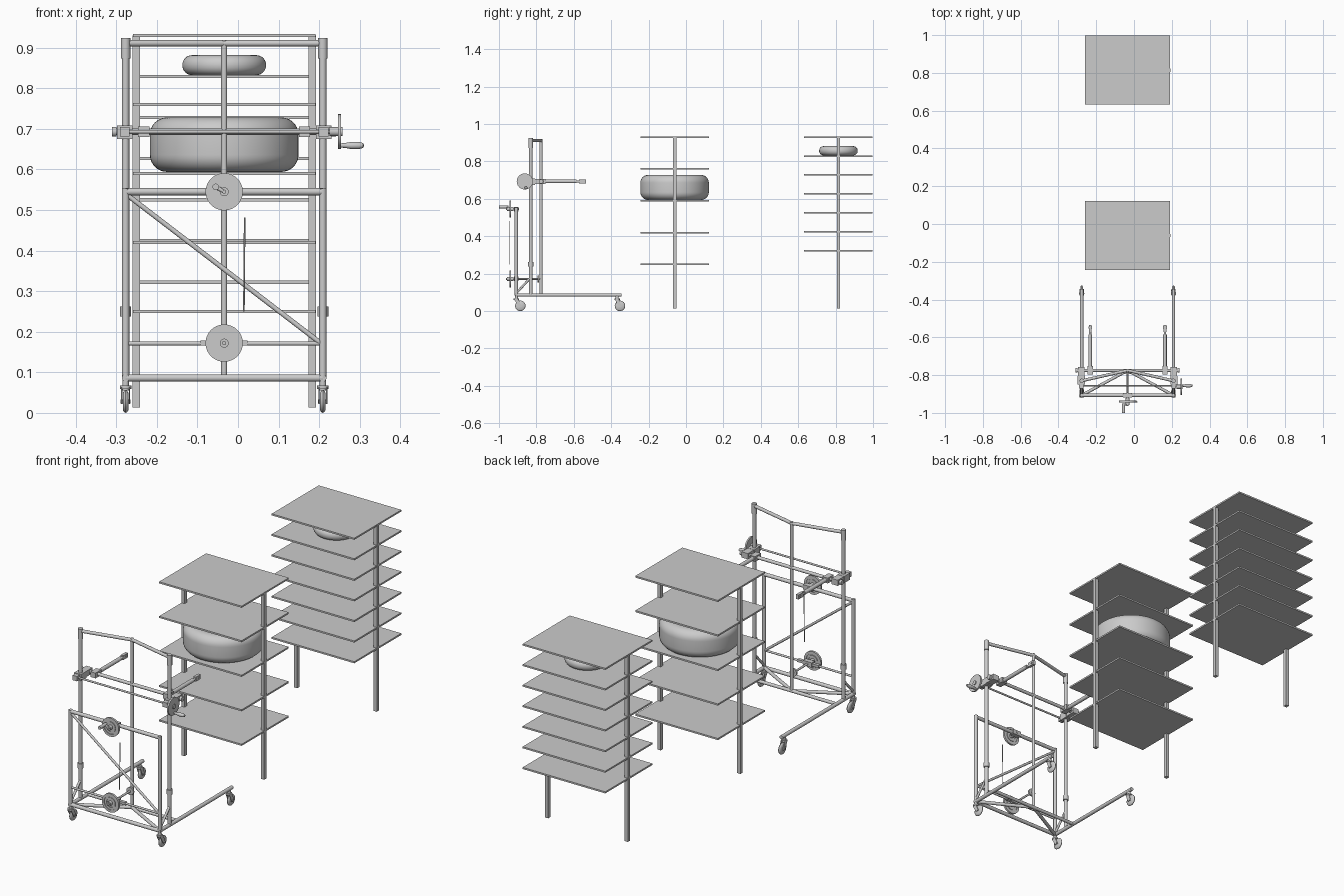
import bpy, bmesh, math
from mathutils import Vector

if "Cube" in bpy.data.objects:
    bpy.data.objects.remove(bpy.data.objects["Cube"])

CX = -0.034                      # symmetry plane of cart and racks
SX = (CX - 0.243, CX + 0.243)    # left and right cart sides

def finish(bm, name, smooth=True):
    me = bpy.data.meshes.new(name)
    bmesh.ops.recalc_face_normals(bm, faces=bm.faces)
    bm.to_mesh(me)
    bm.free()
    ob = bpy.data.objects.new(name, me)
    bpy.context.collection.objects.link(ob)
    if smooth:
        bpy.ops.object.select_all(action='DESELECT')
        ob.select_set(True)
        bpy.context.view_layer.objects.active = ob
        bpy.ops.object.shade_smooth_by_angle(angle=math.radians(35))
    return ob

def box(name, x0, x1, y0, y1, z0, z1):
    bm = bmesh.new()
    bmesh.ops.create_cube(bm, size=1)
    for v in bm.verts:
        v.co = ((x0 + x1) / 2 + v.co.x * (x1 - x0),
                (y0 + y1) / 2 + v.co.y * (y1 - y0),
                (z0 + z1) / 2 + v.co.z * (z1 - z0))
    return finish(bm, name, False)

def rod(name, a, b, r, seg=20):
    a, b = Vector(a), Vector(b)
    bm = bmesh.new()
    bmesh.ops.create_cone(bm, cap_ends=True, segments=seg, radius1=r, radius2=r, depth=(b - a).length)
    q = (b - a).to_track_quat('Z', 'Y')
    for v in bm.verts:
        v.co = q @ v.co + (a + b) / 2
    return finish(bm, name)

def lathe(name, profile, centre, axis, seg=40, closed=False):
    """Revolve (radius, height) points around an axis through centre."""
    bm = bmesh.new()
    q = Vector(axis).to_track_quat('Z', 'Y')
    rings = []
    for r, h in profile:
        n = 1 if r == 0 else seg
        rings.append([bm.verts.new(q @ Vector((r * math.cos(2 * math.pi * i / seg),
                      r * math.sin(2 * math.pi * i / seg), h)) + Vector(centre)) for i in range(n)])
    pairs = list(zip(rings, rings[1:])) + ([(rings[-1], rings[0])] if closed else [])
    for A, B in pairs:
        for i in range(seg):
            j = (i + 1) % seg
            f = [A[i % len(A)], A[j % len(A)], B[j % len(B)], B[i % len(B)]]
            bm.faces.new(list(dict.fromkeys(f)))
    return finish(bm, name)

def ring(name, centre, axis, r_in, r_out, half):
    return lathe(name, [(r_in, -half), (r_out, -half), (r_out, half), (r_in, half)], centre, axis, closed=True)

def rounded_drum(name, centre, r, h, fillet):
    pts = [(0, -h / 2)]
    for s in (-1, 1):
        for k in range(9):
            t = (-math.pi / 2 + k * math.pi / 16) if s < 0 else k * math.pi / 16
            pts.append((r - fillet + fillet * math.cos(t), s * (h / 2 - fillet) + fillet * math.sin(t)))
    if h / 2 - fillet < 1e-4:
        pts.pop(9)
    return lathe(name, pts + [(0, h / 2)], centre, (0, 0, 1), 64)

# Two shelf racks
def rack(tag, yc, heights):
    for z in heights:
        box(tag + "_shelf", CX - 0.225, CX + 0.225, yc - 0.183, yc + 0.183, z - 0.004, z + 0.004)
    for s in (-1, 1):
        x = CX + s * 0.217
        box(tag + "_post", x - 0.009, x + 0.009, yc - 0.009, yc + 0.009, 0.013, 0.93)

rack("wide_rack", -0.061, (0.25, 0.42, 0.59, 0.76, 0.93))
rack("narrow_rack", 0.815, (0.322, 0.424, 0.525, 0.627, 0.728, 0.829, 0.93))
rounded_drum("large_load", (CX, -0.061, 0.661), 0.183, 0.134, 0.042)
rounded_drum("small_load", (CX, 0.815, 0.857), 0.103, 0.049, 0.0235)

YF, YM, YC = -0.907, -0.83, -0.775   # front frame, mast posts, centre post
ZB = 0.086                            # base rail height

# Casters
def caster(x, ys, yw):
    rod("caster_stem", (x, ys, 0.055), (x, ys, ZB), 0.008)
    rod("caster_swivel", (x, ys, 0.059), (x, ys, 0.067), 0.014)
    lathe("caster_wheel", [(0, -0.007), (0.021, -0.007), (0.026, -0.004), (0.028, 0),
                           (0.026, 0.004), (0.021, 0.007), (0, 0.007)], (x, yw, 0.028), (1, 0, 0), 32)
    rod("caster_axle", (x - 0.012, yw, 0.028), (x + 0.012, yw, 0.028), 0.005)
    for s in (-1, 1):
        bm = bmesh.new()
        for dx in (0.008, 0.011):
            for y, z in ((ys - 0.011, 0.062), (ys + 0.011, 0.062), (yw + 0.009, 0.022), (yw - 0.009, 0.022)):
                bm.verts.new((x + s * dx, y, z))
        bmesh.ops.convex_hull(bm, input=bm.verts)
        finish(bm, "caster_fork", False)

# Cart base, front frame and mast sides
for x in SX:
    caster(x, YF, -0.886)
    caster(x, -0.368, -0.353)
    rod("base_rail", (x, YF - 0.008, ZB), (x, -0.345, ZB), 0.009)
    rod("front_post", (x, YF, ZB), (x, YF, 0.553), 0.009)
    rod("mast_post", (x, YM, ZB), (x, YM, 0.92), 0.009)
    rod("mast_top_collar", (x, YM, 0.873), (x, YM, 0.924), 0.0115)
    rod("mast_low_collar", (x, YM, 0.238), (x, YM, 0.262), 0.0135)
    rod("base_brace", (x, YF, ZB + 0.01), (x, YM, 0.18), 0.006)
    rod("base_diagonal", (x, YF, ZB), (CX, YC, ZB), 0.008)
    rod("top_bar", (x, YM, 0.911), (CX, YC, 0.911), 0.008)

rod("base_front_bar", (SX[0], YF, ZB), (SX[1], YF, ZB), 0.009)
rod("base_middle_bar", (SX[0], YC, ZB), (SX[1], YC, ZB), 0.008)
rod("front_top_bar", (SX[0], YF, 0.545), (SX[1], YF, 0.545), 0.009)
rod("front_low_bar", (SX[0], YF, 0.171), (SX[1], YF, 0.171), 0.005)
rod("front_diagonal", (SX[0], YF, 0.54), (SX[1], YF, 0.168), 0.006)
rod("centre_post", (CX, YC, ZB), (CX, YC, 0.919), 0.0075)

# Winch wheels on the front frame
for z, y_back in ((0.545, YF + 0.015), (0.172, YC - 0.005)):
    c = (CX, -0.94, z)
    ring("winch_rim", c, (0, 1, 0), 0.034, 0.046, 0.005)
    ring("winch_web", c, (0, 1, 0), 0.008, 0.036, 0.002)
    ring("winch_hub_ring", c, (0, 1, 0), 0.021, 0.027, 0.005)
    rod("winch_hub", (CX, -0.958, z), (CX, -0.922, z), 0.011)
    rod("winch_shaft", (CX, -0.963, z), (CX, y_back, z), 0.005)
    box("winch_bearing", CX - 0.024, CX + 0.024, YF - 0.012, YF + 0.012, z - 0.012, z + 0.012)
box("low_winch_bracket", CX - 0.058, CX + 0.058, YF - 0.008, YF + 0.008, 0.166, 0.178)
rod("cable_drum", (CX, YC - 0.018, 0.172), (CX, YC - 0.01, 0.172), 0.019)
rod("winch_crank", (CX, -0.955, 0.545), (CX - 0.021, -0.955, 0.557), 0.005)
rod("winch_grip", (CX - 0.021, -1.0, 0.557), (CX - 0.021, -0.95, 0.557), 0.008)
rod("drive_chain", (0.0145, -0.942, 0.25), (0.0165, -0.942, 0.482), 0.002, 8)

# Lifting carriage
ZL = 0.693
rod("carriage_bar", (CX - 0.275, YC, ZL), (CX + 0.275, YC, ZL), 0.008)
rod("carriage_shaft", (CX - 0.25, -0.857, ZL), (0.25, -0.857, ZL), 0.0045)
for s in (-1, 1):
    x = CX + s * 0.245
    box("slide_block", x - 0.019, x + 0.019, -0.85, -0.806, ZL - 0.018, ZL + 0.015)
    box("bar_clamp", x - 0.017, x + 0.017, -0.806, -0.758, ZL - 0.014, ZL + 0.014)
    box("shaft_bearing", x - 0.012, x + 0.012, -0.872, -0.84, ZL - 0.012, ZL + 0.012)
    rod("bar_end_cap", (x + s * 0.02, YC, ZL), (x + s * 0.031, YC, ZL), 0.012)
    xa = CX + s * 0.198
    box("arm_clamp", xa - 0.014, xa + 0.014, -0.797, -0.752, ZL - 0.013, ZL + 0.013)
    rod("lift_arm", (xa, -0.76, ZL), (xa, -0.585, ZL), 0.0095)
    rod("arm_extension", (xa, -0.6, ZL), (xa, -0.555, ZL), 0.006)
    box("arm_tip", xa - 0.007, xa + 0.007, -0.572, -0.535, ZL - 0.011, ZL + 0.011)
    rod("arm_pin", (xa - 0.01, -0.548, ZL), (xa + 0.01, -0.548, ZL), 0.005)

# Side crank wheel
rod("crank_wheel", (0.246, -0.862, ZL), (0.254, -0.862, ZL), 0.043, 40)
rod("crank_hub", (0.225, -0.862, ZL), (0.258, -0.862, ZL), 0.011)
lathe("crank_grip", [(0, 0), (0.005, 0), (0.006, 0.012), (0.009, 0.028), (0.009, 0.045), (0.006, 0.056), (0, 0.059)],
      (0.252, -0.856, 0.659), (1, 0, 0), 20)
